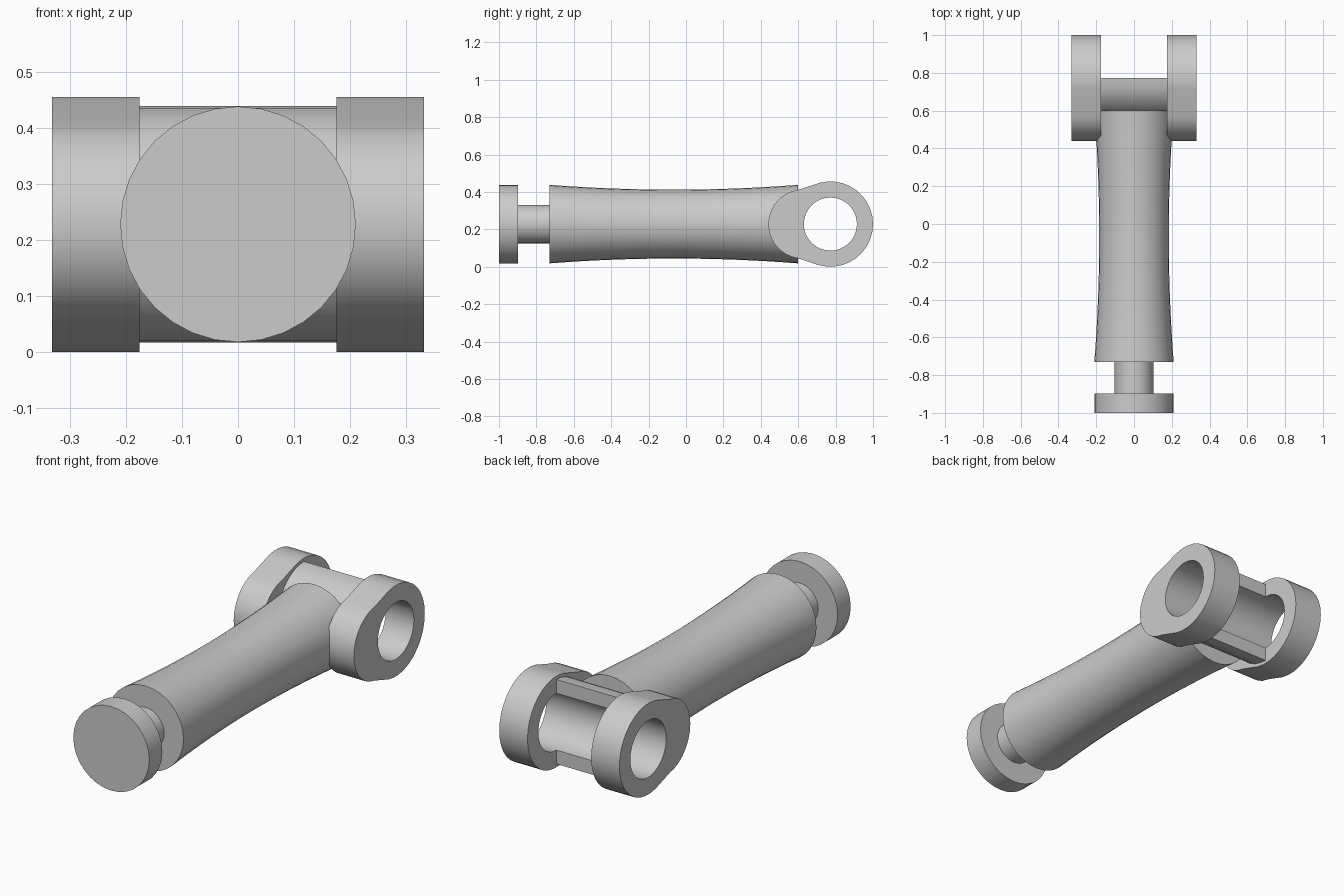
import bpy, bmesh
from math import sin, cos, radians, pi

if "Cube" in bpy.data.objects:
    bpy.data.objects.remove(bpy.data.objects["Cube"])

AXIS_Z = 0.228      # height of the centre line
EYE_Y = 0.772       # centre of the pin holes
EYE_R = 0.228
HOLE_R = 0.142

steel = bpy.data.materials.new("plain_grey")
steel.use_nodes = True
grey = (0.6, 0.6, 0.6, 1)
steel.diffuse_color = grey
steel.node_tree.nodes["Principled BSDF"].inputs["Base Color"].default_value = grey


def finish(name, bm):
    bmesh.ops.recalc_face_normals(bm, faces=bm.faces)
    mesh = bpy.data.meshes.new(name)
    bm.to_mesh(mesh)
    bm.free()
    mesh.materials.append(steel)
    obj = bpy.data.objects.new(name, mesh)
    bpy.context.collection.objects.link(obj)
    bpy.ops.object.select_all(action='DESELECT')
    obj.select_set(True)
    bpy.context.view_layer.objects.active = obj
    bpy.ops.object.shade_smooth_by_angle(angle=radians(30))
    return obj


def lathe(name, profile, sides=32):
    """Capped solid of revolution along y from (y, radius) pairs."""
    bm = bmesh.new()
    rings = [[bm.verts.new((r * cos(2 * pi * i / sides), y,
                            AXIS_Z + r * sin(2 * pi * i / sides)))
              for i in range(sides)] for y, r in profile]
    for a, b in zip(rings, rings[1:]):
        for i in range(sides):
            j = (i + 1) % sides
            bm.faces.new((a[i], a[j], b[j], b[i]))
    bm.faces.new(rings[0])
    bm.faces.new(rings[-1])
    return finish(name, bm)


def arc(y, radius, start, end, steps):
    """Points on an arc in the side plane."""
    angles = [radians(start + (end - start) * i / steps) for i in range(steps + 1)]
    return [(y + radius * cos(a), AXIS_Z + radius * sin(a)) for a in angles]


def extrude(name, loops, x0, x1):
    """Solid from side outlines (first outer, rest holes) spanning x0 to x1."""
    bm = bmesh.new()
    edges = []
    for loop in loops:
        verts = [bm.verts.new((x0, y, z)) for y, z in loop]
        edges += [bm.edges.new((v, verts[i - 1])) for i, v in enumerate(verts)]
    bmesh.ops.triangle_fill(bm, edges=edges, use_beauty=True)
    out = bmesh.ops.extrude_face_region(bm, geom=bm.faces[:], use_keep_orig=True)
    moved = [g for g in out["geom"] if isinstance(g, bmesh.types.BMVert)]
    bmesh.ops.translate(bm, verts=moved, vec=(x1 - x0, 0, 0))
    return finish(name, bm)


# Waisted shaft, neck and end disc
start, end, waist = -0.73, 0.6, 0.184
middle, half = (start + end) / 2, (end - start) / 2
shaft = []
for i in range(17):
    t = i / 8 - 1
    shaft.append((middle + half * t, waist + 0.026 * t * t))
lathe("shaft", shaft)
lathe("neck", [(-0.91, 0.103), (-0.72, 0.103)])
lathe("end_disc", [(-1, 0.21), (-0.897, 0.21)])

# Pair of fork eyes, each with a through hole
outline = arc(EYE_Y, EYE_R, -105, 105, 20) + arc(0.625, 0.185, 97, 263, 14)
hole = arc(EYE_Y, HOLE_R, 0, 360, 32)[:-1]
for side, sign in (("left", 1), ("right", -1)):
    extrude("fork_eye_" + side, [outline, hole], sign * 0.176, sign * 0.332)

# Half-tube saddle joining the eyes, open to the back
saddle = arc(EYE_Y, 0.211, 90, 270, 16) + arc(EYE_Y, HOLE_R, 270, 90, 16)
extrude("saddle", [saddle], -0.176, 0.176)
